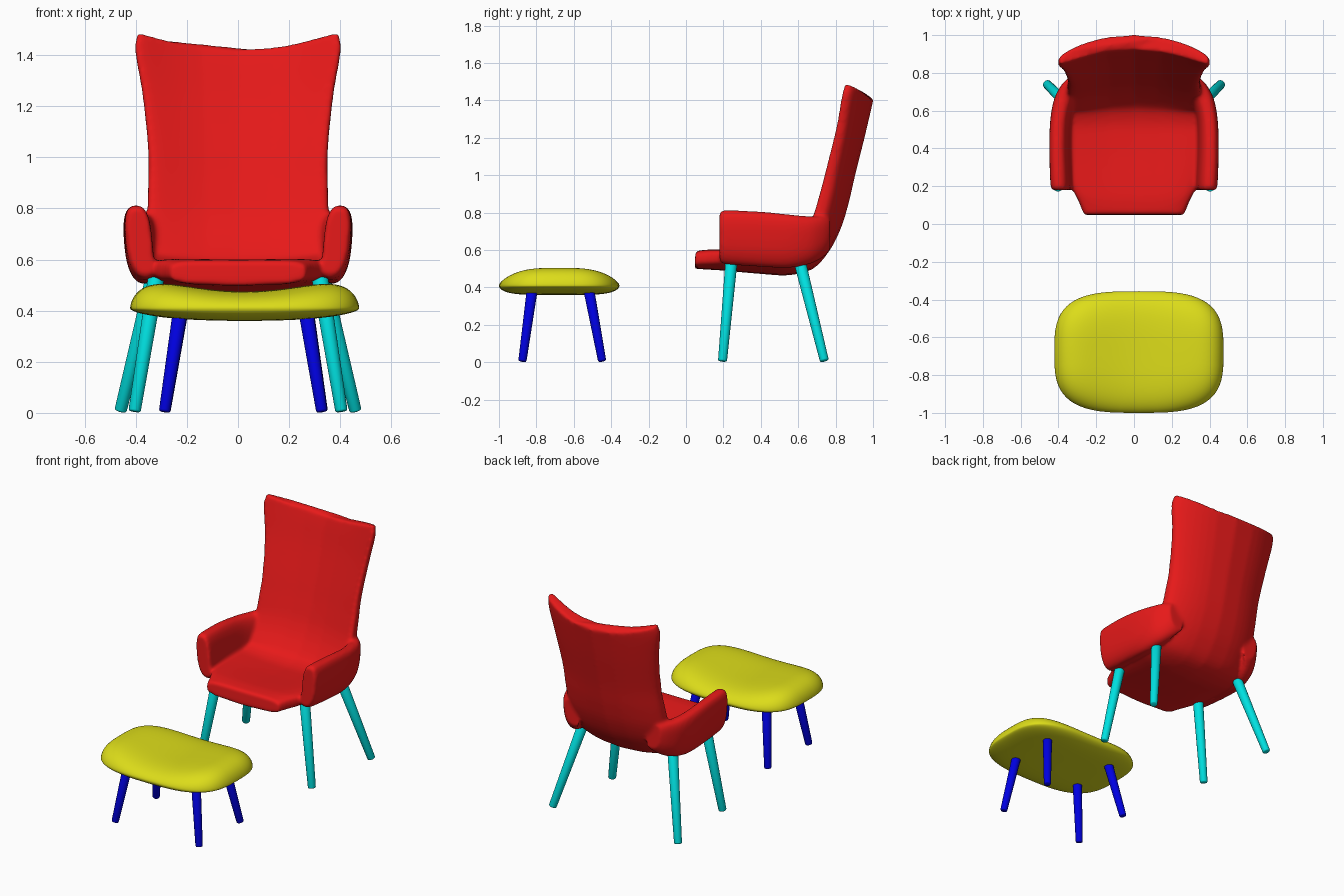
import bpy, bmesh, math
from mathutils import Vector

if "Cube" in bpy.data.objects:
    bpy.data.objects.remove(bpy.data.objects["Cube"])


def material(name, rgb):
    m = bpy.data.materials.new(name)
    m.diffuse_color = (*rgb, 1)
    m.use_nodes = True
    m.node_tree.nodes["Principled BSDF"].inputs["Base Color"].default_value = m.diffuse_color
    return m


RED = material("red_fabric", (0.8, 0.01, 0.01))
YELLOW = material("yellow_fabric", (0.72, 0.72, 0.01))
CYAN = material("cyan_wood", (0.0, 0.75, 0.75))
BLUE = material("blue_wood", (0.0, 0.0, 0.75))


def spow(v, p):
    return math.copysign(abs(v) ** p, v)


def loft(bm, rings):
    """Skin a list of closed point rings and cap both ends."""
    loops = [[bm.verts.new(p) for p in r] for r in rings]
    n = len(loops[0])
    for a, b in zip(loops, loops[1:]):
        for i in range(n):
            j = (i + 1) % n
            bm.faces.new((a[i], a[j], b[j], b[i]))
    bm.faces.new(loops[0])
    bm.faces.new(loops[-1])


def make(name, bm, mat):
    bmesh.ops.recalc_face_normals(bm, faces=bm.faces)
    me = bpy.data.meshes.new(name)
    bm.to_mesh(me)
    bm.free()
    me.materials.append(mat)
    me.shade_smooth()
    ob = bpy.data.objects.new(name, me)
    bpy.context.collection.objects.link(ob)
    return ob


def spline(rows, steps):
    """Catmull-Rom interpolation of rows of numbers."""
    out = []
    for i in range(len(rows) - 1):
        a, b, c, d = (rows[min(max(i + k, 0), len(rows) - 1)] for k in (-1, 0, 1, 2))
        for s in range(steps):
            t = s / steps
            out.append([0.5 * (2 * q + (r - p) * t + (2 * p - 5 * q + 4 * r - w) * t * t
                               + (3 * q - p - 3 * r + w) * t ** 3)
                        for p, q, r, w in zip(a, b, c, d)])
    return out + [list(rows[-1])]


# Seat and back: y, z of the outer centre line, thickness, half width, side curl, edge lift
BODY = [
    (0.045, 0.500, 0.095, 0.265, 0.005, 0), (0.12, 0.495, 0.105, 0.295, 0.012, 0),
    (0.20, 0.490, 0.105, 0.33, 0.02, 0), (0.40, 0.472, 0.105, 0.365, 0.04, 0),
    (0.55, 0.465, 0.11, 0.375, 0.05, 0), (0.68, 0.500, 0.12, 0.365, 0.06, 0),
    (0.77, 0.600, 0.12, 0.36, 0.07, 0), (0.83, 0.720, 0.115, 0.355, 0.075, 0),
    (0.87, 0.850, 0.11, 0.352, 0.08, 0), (0.905, 1.00, 0.10, 0.352, 0.085, 0),
    (0.955, 1.20, 0.09, 0.375, 0.09, 0.02), (0.988, 1.34, 0.085, 0.402, 0.10, 0.04),
    (1.003, 1.405, 0.08, 0.395, 0.10, 0.05),
]
bm = bmesh.new()
body = spline(BODY, 4)
rings = []
for i, (y, z, t, w, c, lift) in enumerate(body):
    p, q = body[max(i - 1, 0)], body[min(i + 1, len(body) - 1)]
    tan = Vector((0, q[0] - p[0], q[1] - p[1])).normalized()
    inward = Vector((0, -tan.z, tan.y))
    ring = []
    for k in range(48):
        a = 2 * math.pi * k / 48
        u, v = spow(math.cos(a), 0.5), spow(math.sin(a), 0.5)
        ring.append(Vector((w * u, y, z + lift * u * u))
                    + inward * (t * (v + 1) / 2 + c * u * u))
    rings.append(ring)
loft(bm, rings)

# Arms: y, centre x, half width, bottom z, top z
ARM = [
    (0.18, 0.384, 0.044, 0.54, 0.80), (0.21, 0.387, 0.052, 0.525, 0.812),
    (0.40, 0.393, 0.052, 0.51, 0.805), (0.55, 0.388, 0.052, 0.505, 0.79),
    (0.66, 0.365, 0.055, 0.525, 0.78), (0.73, 0.335, 0.05, 0.56, 0.78),
    (0.77, 0.30, 0.05, 0.60, 0.77),
]
for side in (-1, 1):
    rings = []
    for y, cx, w, z0, z1 in spline(ARM, 4):
        ring = []
        for k in range(32):
            a = 2 * math.pi * k / 32
            u, v = spow(math.cos(a), 0.7), spow(math.sin(a), 0.7)
            lean = 0.012 * v - 0.014 * max(-v, 0) ** 2
            ring.append((side * (cx + w * u + lean), y, (z0 + z1) / 2 + (z1 - z0) / 2 * v))
        rings.append(ring)
    loft(bm, rings)

# Fuse into one soft upholstered shell
shell = make("chair_shell", bm, RED)
rm = shell.modifiers.new("fuse", 'REMESH')
rm.mode = 'VOXEL'
rm.voxel_size = 0.01
rm.use_smooth_shade = True
sm = shell.modifiers.new("soften", 'SMOOTH')
sm.factor = 0.5
sm.iterations = 10

# Footstool cushion: saddle-shaped pillow
bm = bmesh.new()
CX, CY, HX, HY = 0.026, -0.678, 0.448, 0.322
rings = []
N = 24
for k in range(2 * N - 1):
    phi = math.pi * (k + 1) / (2 * N) - math.pi / 2
    s, top = math.cos(phi), phi > 0
    ring = []
    for j in range(64):
        a = 2 * math.pi * j / 64
        u, v = s * spow(math.cos(a), 0.62), s * spow(math.sin(a), 0.62)
        if top:
            z = 0.41 + (0.065 + 0.095 * u * u) * (1 - s ** 4) ** 0.6
        else:
            z = 0.41 - (0.05 - 0.02 * u * u) * max(1 - s ** 5, 0) ** 0.5
        ring.append((CX + HX * u, CY + HY * v, z))
    rings.append(ring)
loft(bm, rings)
make("footstool_cushion", bm, YELLOW)


def leg(name, foot, head, r0, r1, mat):
    """Tapered round leg with softened ends."""
    foot, head = Vector(foot), Vector(head)
    axis = head - foot
    length = axis.length
    rot = axis.to_track_quat('Z', 'Y')
    e = 0.008
    prof = [(0, r0 - e), (0.002, r0 - e * 0.3), (e, r0),
            (length - e, r1), (length - 0.002, r1 - e * 0.3), (length, r1 - e)]
    bm = bmesh.new()
    loft(bm, [[foot + rot @ Vector((r * math.cos(k * math.pi / 12),
                                    r * math.sin(k * math.pi / 12), h))
               for k in range(24)] for h, r in prof])
    ob = make(name, bm, mat)
    ob.data.set_sharp_from_angle(angle=math.radians(50))


# Splayed legs for both pieces
for s, tag in ((-1, "left"), (1, "right")):
    leg("chair_front_leg_" + tag, (s * 0.405, 0.195, 0.005), (s * 0.32, 0.242, 0.53),
        0.024, 0.032, CYAN)
    leg("chair_back_leg_" + tag, (s * 0.46, 0.74, 0.007), (s * 0.33, 0.61, 0.53),
        0.024, 0.032, CYAN)
    leg("stool_front_leg_" + tag, (0.02 + s * 0.308, -0.875, 0.004),
        (0.02 + s * 0.247, -0.822, 0.39), 0.022, 0.029, BLUE)
    leg("stool_back_leg_" + tag, (0.022 + s * 0.308, -0.448, 0.005),
        (0.022 + s * 0.247, -0.52, 0.39), 0.022, 0.029, BLUE)
